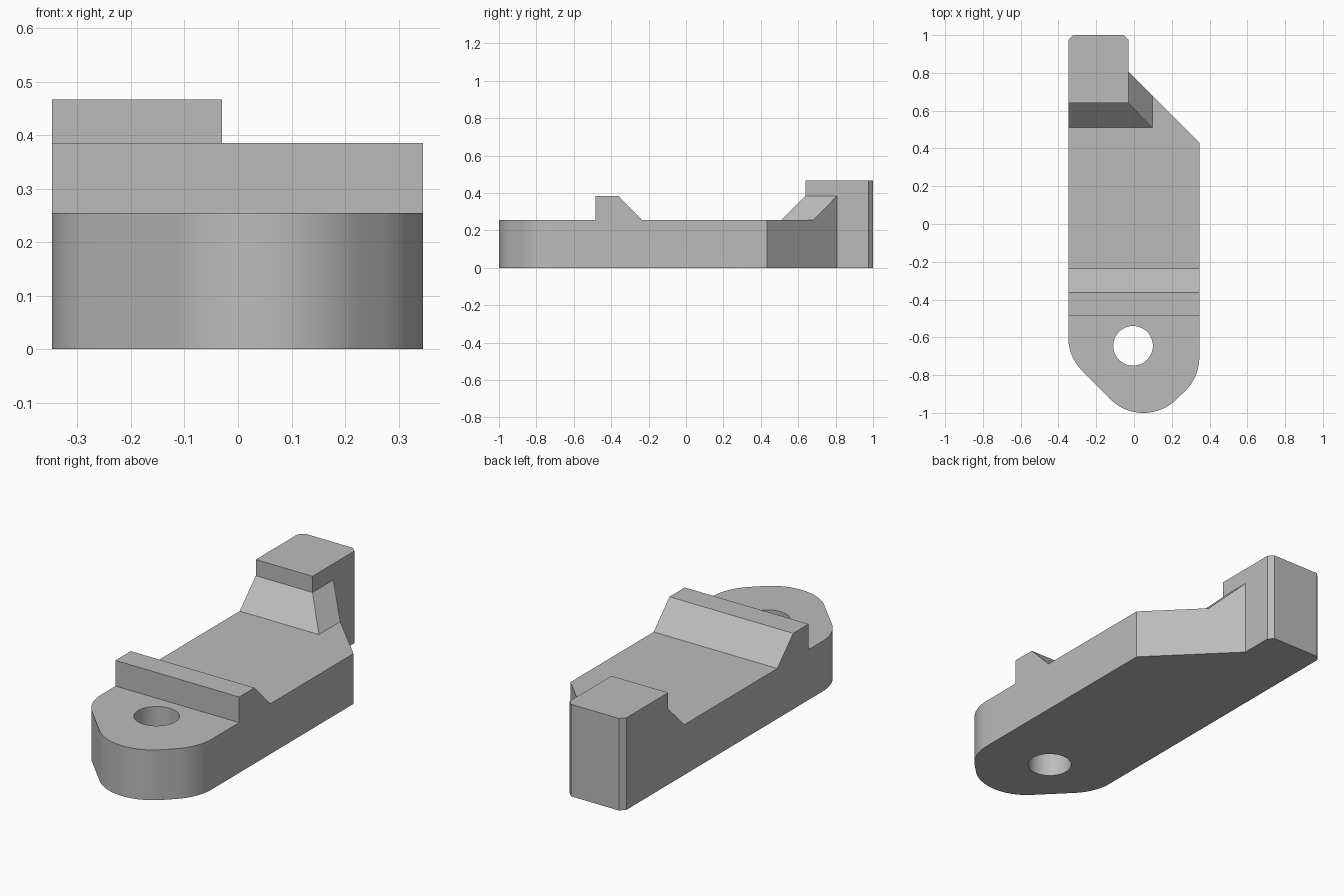
import bpy, bmesh, math
from mathutils import Vector

cube = bpy.data.objects.get("Cube")
if cube:
    bpy.data.objects.remove(cube, do_unlink=True)

grey = bpy.data.materials.new("plain_grey")
grey.use_nodes = True
colour = (0.5, 0.5, 0.5, 1)
grey.diffuse_color = colour
grey.node_tree.nodes["Principled BSDF"].inputs["Base Color"].default_value = colour

DECK, RIDGE, TOP = 0.255, 0.385, 0.467
LEFT, RIGHT, POST = -0.348, 0.346, -0.03


def finish(name, bm):
    bmesh.ops.recalc_face_normals(bm, faces=bm.faces)
    mesh = bpy.data.meshes.new(name)
    bm.to_mesh(mesh)
    bm.free()
    mesh.materials.append(grey)
    obj = bpy.data.objects.new(name, mesh)
    bpy.context.collection.objects.link(obj)
    return obj


def prism(name, points, move):
    """Extrude a closed loop of 3D points along a vector."""
    bm = bmesh.new()
    face = bm.faces.new([bm.verts.new(p) for p in points])
    new = bmesh.ops.extrude_face_region(bm, geom=[face])["geom"]
    verts = [v for v in new if isinstance(v, bmesh.types.BMVert)]
    bmesh.ops.translate(bm, verts=verts, vec=Vector(move))
    return finish(name, bm)


def arc(cx, cy, r, start, end, steps):
    angles = [math.radians(start + (end - start) * i / steps) for i in range(steps + 1)]
    return [(cx + r * math.cos(a), cy + r * math.sin(a)) for a in angles]


def combine(target, other, operation):
    mod = target.modifiers.new(operation.lower(), "BOOLEAN")
    mod.operation = operation
    mod.solver = "EXACT"
    mod.object = other
    bpy.context.view_layer.objects.active = target
    bpy.ops.object.modifier_apply(modifier=mod.name)
    bpy.data.objects.remove(other, do_unlink=True)


# Plan outline: rounded nose, diagonal shoulder, chamfered post end
R = 0.25
plan = arc(LEFT + R, -0.6, R, 180, 225, 10)
plan += arc(0.05, -1 + R, R, 225, 315, 20)
plan += arc(RIGHT - R, -0.705, R, 315, 360, 10)
plan += [(RIGHT, 0.432), (POST, 0.808), (POST, 0.975), (POST - 0.025, 1),
         (LEFT + 0.025, 1), (LEFT, 0.975)]
body = prism("latch_body", [(x, y, 0) for x, y in plan], (0, 0, DECK))

# Cross ridge with a sloping back
ridge = [(-0.485, DECK), (-0.485, RIDGE), (-0.362, RIDGE), (-0.235, DECK)]
combine(body, prism("cross_ridge", [(LEFT, y, z) for y, z in ridge],
                    (RIGHT - LEFT, 0, 0)), "UNION")

# End post
post = [(LEFT, 0.64), (POST, 0.64)] + plan[-5:]
combine(body, prism("end_post", [(x, y, DECK) for x, y in post],
                    (0, 0, TOP - DECK)), "UNION")

# Mitred bevel skirt around the post
bm = bmesh.new()
low = [(LEFT, 0.51), (0.097, 0.51), (0.097, 0.681), (POST, 0.808), (LEFT, 0.808)]
high = [(LEFT, 0.64), (POST, 0.64), (POST, 0.808), (LEFT, 0.808)]
for loop, z in ((low, DECK), (high, RIDGE)):
    for x, y in loop:
        bm.verts.new((x, y, z))
bmesh.ops.convex_hull(bm, input=bm.verts)
bmesh.ops.dissolve_limit(bm, angle_limit=0.02, verts=bm.verts, edges=bm.edges)
combine(body, finish("post_skirt", bm), "UNION")

# Pivot hole through the nose
hole = arc(-0.005, -0.645, 0.105, 0, 360, 48)[:-1]
combine(body, prism("pivot_hole", [(x, y, -0.1) for x, y in hole], (0, 0, 0.6)), "DIFFERENCE")

# Merge flat regions, then smooth the curved walls only
bm = bmesh.new()
bm.from_mesh(body.data)
bmesh.ops.remove_doubles(bm, verts=bm.verts, dist=0.0005)
bmesh.ops.dissolve_limit(bm, angle_limit=0.01, verts=bm.verts, edges=bm.edges)
bm.to_mesh(body.data)
bm.free()
bpy.ops.object.select_all(action="DESELECT")
body.select_set(True)
bpy.context.view_layer.objects.active = body
bpy.ops.object.shade_smooth_by_angle(angle=math.radians(30))
